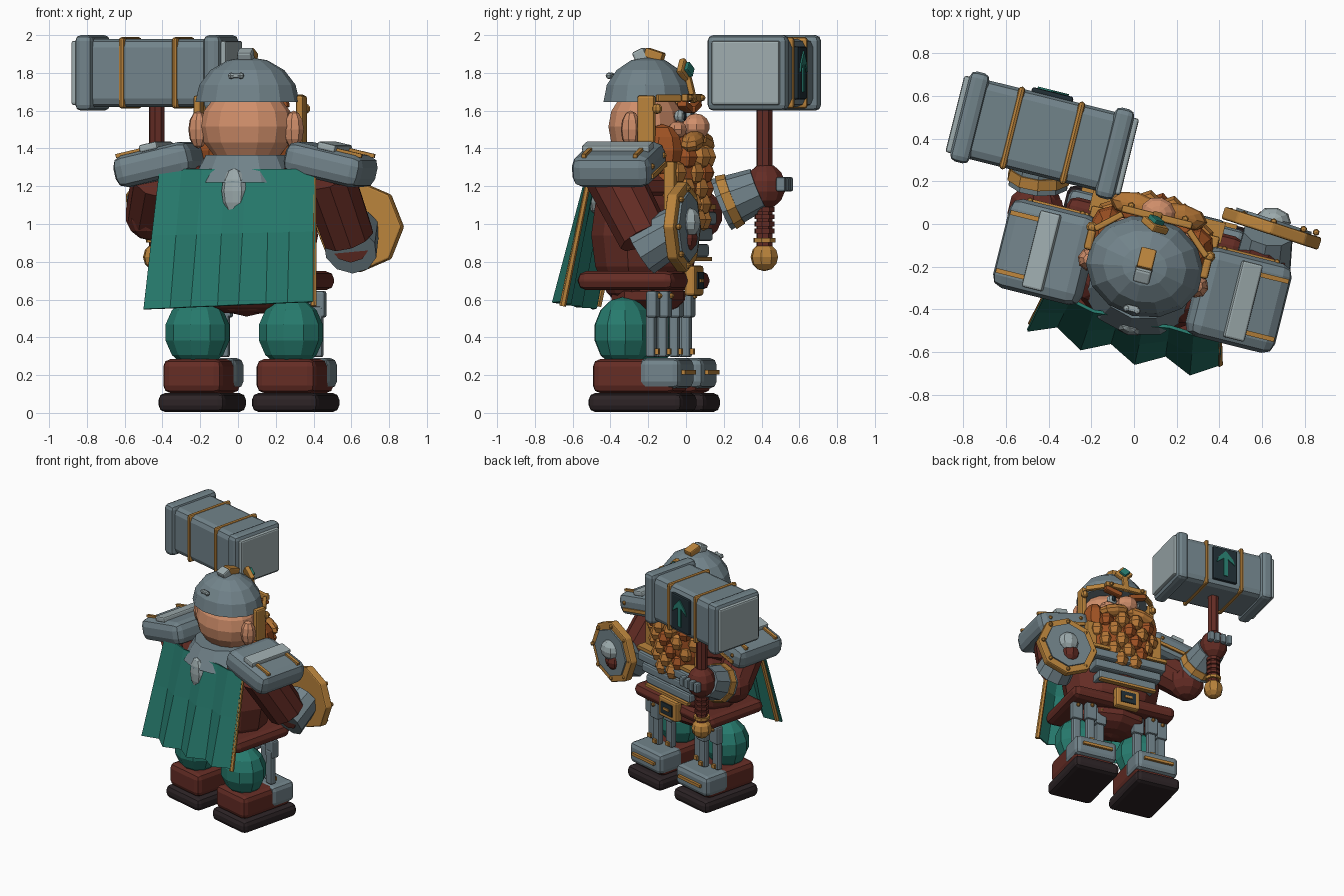
import bpy, bmesh, math
from mathutils import Matrix, Vector, Euler

if "Cube" in bpy.data.objects:
    bpy.data.objects.remove(bpy.data.objects["Cube"])

def material(name, r, g, b):
    m = bpy.data.materials.new(name)
    m.use_nodes = True
    c = [(v / 255) ** 2.2 for v in (r, g, b)] + [1]
    m.diffuse_color = c
    m.node_tree.nodes["Principled BSDF"].inputs["Base Color"].default_value = c
    return m

STEEL = material("steel", 113, 130, 137)
LIGHT = material("light steel", 156, 170, 172)
BRASS = material("brass", 184, 130, 62)
TEAL = material("teal cloth", 43, 122, 109)
LEATHER = material("red leather", 100, 48, 41)
SOLE = material("black rubber", 48, 40, 42)
SKIN = material("skin", 207, 141, 106)
BEARD = material("auburn hair", 156, 82, 40)
GOLDEN = material("golden hair", 180, 118, 57)
DARK = material("dark panel", 38, 50, 56)

# The figure is built facing local +y, then turned slightly
TURN = Matrix.Translation((.05, -.2, 0)) @ Matrix.Rotation(math.radians(-14), 4, 'Z')

def world(x, y, z):
    return TURN.inverted() @ Vector((x, y, z))

def finish(name, bm, mat, loc=(0, 0, 0), rot=(0, 0, 0), bevel=0):
    me = bpy.data.meshes.new(name)
    bmesh.ops.recalc_face_normals(bm, faces=bm.faces)
    bm.to_mesh(me)
    bm.free()
    me.materials.append(mat)
    ob = bpy.data.objects.new(name, me)
    bpy.context.collection.objects.link(ob)
    turn = Euler([math.radians(a) for a in rot]).to_matrix().to_4x4()
    ob.matrix_world = TURN @ Matrix.Translation(loc) @ turn
    if bevel:
        b = ob.modifiers.new("bevel", 'BEVEL')
        b.width, b.segments = bevel, 2
    return ob

def box(name, loc, size, mat, bevel=0, rot=(0, 0, 0)):
    bm = bmesh.new()
    bmesh.ops.create_cube(bm, size=1)
    bmesh.ops.scale(bm, vec=size, verts=bm.verts)
    return finish(name, bm, mat, loc, rot, bevel)

def ball(name, loc, radii, mat, seg=10, rings=7, rot=(0, 0, 0), dome=False):
    bm = bmesh.new()
    bmesh.ops.create_uvsphere(bm, u_segments=seg, v_segments=rings, radius=1)
    if dome:
        bmesh.ops.bisect_plane(bm, geom=bm.verts[:] + bm.edges[:] + bm.faces[:],
                               plane_co=(0, 0, 0), plane_no=(0, 0, -1), clear_outer=True)
        bmesh.ops.holes_fill(bm, edges=[e for e in bm.edges if e.is_boundary])
    if isinstance(radii, (int, float)):
        radii = (radii,) * 3
    bmesh.ops.scale(bm, vec=radii, verts=bm.verts)
    return finish(name, bm, mat, loc, rot)

def tube(name, a, b, r1, r2, mat, sides=10, bevel=0):
    a, b = Vector(a), Vector(b)
    bm = bmesh.new()
    bmesh.ops.create_cone(bm, cap_ends=True, segments=sides, radius1=r1, radius2=r2, depth=(b - a).length)
    bm.transform((b - a).to_track_quat('Z', 'Y').to_matrix().to_4x4())
    return finish(name, bm, mat, (a + b) / 2, bevel=bevel)

def plate(name, points, mat, loc, depth):
    # Flat outline in x and z, thickened along y
    bm = bmesh.new()
    face = bm.faces.new([bm.verts.new((x, 0, z)) for x, z in points])
    out = bmesh.ops.extrude_face_region(bm, geom=[face])
    verts = [v for v in out["geom"] if isinstance(v, bmesh.types.BMVert)]
    bmesh.ops.translate(bm, vec=(0, depth, 0), verts=verts)
    return finish(name, bm, mat, loc)

# Legs, boots and leg armour
for s, side in ((-1, "right"), (1, "left")):
    u = .255 * s
    box(side + "_sole", (u, .033, .055), (.365, .515, .1), SOLE, .035)
    box(side + "_boot", (u, .02, .195), (.325, .455, .18), LEATHER, .04)
    box(side + "_toe_cap", (u, .165, .21), (.345, .22, .16), STEEL, .035)
    box(side + "_toe_strip", (u, .28, .215), (.24, .03, .022), BRASS)
    ball(side + "_breeches", (u, -.07, .425), (.175, .163, .19), TEAL)
    for i in (-1, 0, 1):
        x = u + i * .098
        v = .145 - abs(i) * .04
        box(side + "_shin_plate", (x, v, .43), (.065, .05, .27), STEEL, .012)
        box(side + "_hip_plate", (x, v + .01, .575), (.09, .06, .14), STEEL, .012)
        ball(side + "_hip_stud", (x, v + .045, .62), .016, BRASS, 6, 4)
        box(side + "_shin_clip", (x, v + .03, .325), (.035, .025, .03), BRASS)

# Torso, belt and chest armour
ball("torso", (0, -.02, .94), (.39, .28, .43), LEATHER, 12, 8)
ball("pelvis", (0, 0, .62), (.3, .2, .1), LEATHER)
box("belt", (0, -.025, .7), (.85, .53, .1), LEATHER, .045)
box("buckle", (0, .25, .7), (.2, .06, .16), BRASS, .015)
box("buckle_panel", (0, .284, .7), (.12, .009, .09), DARK)
box("buckle_prong", (0, .292, .7), (.06, .009, .02), BRASS)
for i in range(3):
    box("chest_plate", (0, .215 + .012 * i, .86 + i * .085), (.48 + i * .07, .12, .07), STEEL, .015)
box("chest_trim", (0, .27, .815), (.46, .04, .02), BRASS)
box("upper_chest_trim", (0, .24, 1.09), (.64, .1, .025), BRASS)
for s in (-1, 1):
    box("chest_strap", (.27 * s, .19, 1.2), (.08, .06, .26), BRASS, .01)
ball("shoulder_yoke", (0, -.03, 1.2), (.43, .23, .14), LEATHER)
tube("collar", (0, -.03, 1.22), (0, -.03, 1.365), .3, .22, STEEL, 12)

# Pleated cape with trimmed edges
bm = bmesh.new()
rows, cols = ((1.29, .42, -.265), (.95, .44, -.34), (.57, .46, -.425)), 8
grid = []
for r, (z, half, v) in enumerate(rows):
    line = []
    for c in range(cols):
        t = 2 * c / (cols - 1) - 1
        fold = (.008 + .013 * r) * (1 if c % 2 else -1)
        line.append(bm.verts.new((half * t, v + fold + .03 * t * t, z + .01 * r * t)))
    grid.append(line)
for r in range(2):
    for c in range(cols - 1):
        bm.faces.new((grid[r][c], grid[r][c + 1], grid[r + 1][c + 1], grid[r + 1][c]))
cape = finish("cape", bm, TEAL)
cape.modifiers.new("thickness", 'SOLIDIFY').thickness = .015
for s in (-1, 1):
    tube("cape_trim", (.412 * s, -.215, 1.27), (.45 * s, -.37 + .015 * s, .565), .016, .018, BRASS, 6)
ball("cape_clasp", (0, -.295, 1.175), (.068, .035, .12), LIGHT, 8, 6)

# Pauldrons
for s in (-1, 1):
    tilt = (0, 13 * s, 0)
    base = Vector((.465 * s, -.045, 1.315))
    turn = Matrix.Rotation(math.radians(13 * s), 3, 'Y')
    box("pauldron", base, (.43, .43, .17), STEEL, .055, tilt)
    box("pauldron_ridge", base + turn @ Vector((0, 0, .095)), (.1, .37, .04), LIGHT, .01, tilt)
    for f in (-1, 1):
        box("pauldron_strip", base + turn @ Vector((.12 * s, f * .14, .09)), (.14, .022, .02), BRASS, 0, tilt)
    for f in (-1, 1):
        ball("pauldron_rivet", base + turn @ Vector((f * .13, .215, .02)), .016, BRASS, 6, 4)
    box("pauldron_front_trim", base + turn @ Vector((0, .215, -.03)), (.3, .02, .025), BRASS, 0, tilt)

# Shield arm
tube("left_sleeve", world(.47, -.39, 1.26), world(.585, -.22, .93), .15, .14, LEATHER)
tube("left_forearm", world(.59, -.25, .9), world(.62, -.1, .95), .11, .11, LEATHER)
tube("left_cuff", world(.595, -.24, .86), world(.63, -.04, .98), .142, .12, STEEL)

# Octagonal shield with the gloved hand showing through
centre, axis = world(.645, -.02, .985), Vector((.07, 1, 0)).normalized()
tube("shield_rim", centre - axis * .03, centre + axis * .03, .24, .24, BRASS, 8, .01)
tube("shield_face", centre, centre + axis * .042, .185, .185, STEEL, 8)
ball("shield_boss", centre + axis * .045 + Vector((0, 0, .025)), (.08, .055, .075), LIGHT, 8, 6)
ball("left_glove", centre + axis * .02 + Vector((-.02, 0, -.06)), (.075, .06, .07), LEATHER, 8, 6)
for i in range(8):
    a = math.pi / 4 * i
    ball("shield_stud", centre + axis * .032 + Vector((math.cos(a), 0, math.sin(a))) * .205, .017, BRASS, 6, 4)

# Hammer arm
hand = world(-.43, .42, 1.2)
elbow = world(-.46, .06, 1.05)
tube("right_sleeve", world(-.42, -.16, 1.25), elbow, .145, .135, LEATHER)
ball("right_elbow", elbow, .138, LEATHER)
tube("right_cuff", elbow.lerp(hand, .35), elbow.lerp(hand, .9), .145, .115, STEEL)
tube("right_cuff_band", elbow.lerp(hand, .42), elbow.lerp(hand, .55), .152, .142, BRASS)
ball("right_glove", hand, (.105, .11, .12), LEATHER)
for i in range(4):
    box("knuckle_plate", hand + Vector((-.075 + i * .05, .105, .01)), (.042, .05, .075), STEEL, .01)

# Hammer
hx, hy, hz = world(-.43, .415, 1.8)
tube("hammer_handle", (hx, hy, .88), (hx, hy, 1.64), .043, .043, LEATHER, 8)
for i in range(5):
    tube("grip_ring", (hx, hy, .95 + i * .038), (hx, hy, .975 + i * .038), .054, .054, LEATHER, 8)
for z in (.915, 1.12):
    tube("grip_band", (hx, hy, z - .012), (hx, hy, z + .012), .06, .06, BRASS, 8)
ball("pommel", (hx, hy, .825), .075, BRASS, 8, 6)
box("hammer_block", (hx, hy, hz), (.74, .38, .36), STEEL, .045)
for s in (-1, 1):
    box("hammer_flange", (hx + .35 * s, hy, hz), (.095, .435, .4), STEEL, .03)
    box("hammer_striker", (hx + .395 * s, hy, hz), (.055, .37, .34), LIGHT, .012)
    box("hammer_band", (hx + .145 * s, hy, hz), (.032, .4, .378), BRASS, .045)
box("emblem_panel", (hx, hy + .195, hz), (.2, .03, .28), DARK, .01)
face = (hx, hy + .209, hz)
plate("emblem_stem", ((-.016, -.1), (.016, -.1), (.016, .07), (-.016, .07)), TEAL, face, .009)
plate("emblem_arrow", ((-.075, .005), (0, .06), (.075, .005), (.06, .05), (0, .115), (-.06, .05)), TEAL, face, .009)

# Head and face
ball("head", (0, -.01, 1.515), (.25, .2, .215), SKIN, 14, 8)
ball("nose", (0, .26, 1.515), (.085, .075, .07), SKIN)
for s in (-1, 1):
    ball("ear", (.26 * s, -.03, 1.5), (.055, .055, .1), SKIN, 8, 6)
    ball("cheek", (.12 * s, .19, 1.5), (.07, .05, .045), SKIN, 8, 6)
    ball("eye", (.095 * s, .195, 1.57), (.042, .03, .035), LIGHT, 8, 6)
    ball("pupil", (.09 * s, .22, 1.57), (.02, .013, .025), DARK, 6, 4)
    box("eyebrow", (.1 * s, .225, 1.622), (.14, .055, .04), BEARD, .01, (0, -14 * s, 0))
    box("cheek_guard", (.28 * s, .06, 1.555), (.04, .095, .25), BRASS, .012)
    ball("guard_stud", (.285 * s, .12, 1.61), .028, BRASS, 8, 5)
    ball("sideburn", (.215 * s, .13, 1.39), (.085, .11, .14), BEARD, 8, 6)
    ball("moustache", (.11 * s, .27, 1.435), (.13, .06, .05), GOLDEN, 8, 6, (0, 14 * s, 0))

# Beard and its overlapping faceted locks
ball("beard", (0, .165, 1.24), (.27, .145, .27), BEARD)
for r in range(5):
    count = (4, 5, 4, 3, 2)[r]
    for c in range(count):
        u = (c - (count - 1) / 2) * .112
        v = .3 - u * u * 1.8 - .006 * r
        ball("beard_lock", (u, v, 1.355 - r * .083), (.058, .062, .066),
             BEARD if (r + c) % 3 == 0 else GOLDEN, 6, 4)

# Helmet with crest and brow gem
ball("helmet", (0, 0, 1.645), (.278, .238, .24), STEEL, 14, 8, dome=True)
box("brow_band", (0, .24, 1.668), (.34, .035, .04), BRASS, .008)
box("back_bolt", (-.01, -.205, 1.785), (.06, .03, .022), LIGHT, .006)
for s in (-1, 1):
    box("side_band", (.215 * s, .165, 1.665), (.15, .03, .04), BRASS, .008, (0, 0, -42 * s))
    ball("brow_stud", (.13 * s, .262, 1.668), .018, BRASS, 6, 4)
    ball("back_bolt_end", (-.01 + .026 * s, -.21, 1.785), .018, LIGHT, 6, 4)
box("crest", (0, -.035, 1.885), (.08, .07, .08), LIGHT, .012, (25, 0, 0))
box("crest_strip", (0, .035, 1.895), (.075, .1, .05), BRASS, .008, (-18, 0, 0))
box("gem_mount", (0, .2, 1.81), (.1, .035, .1), BRASS, .008, (20, 45, 0))
box("brow_gem", (0, .222, 1.818), (.06, .03, .06), TEAL, .006, (20, 45, 0))
box("nose_guard", (0, .235, 1.71), (.045, .03, .14), BRASS, .008, (14, 0, 0))
